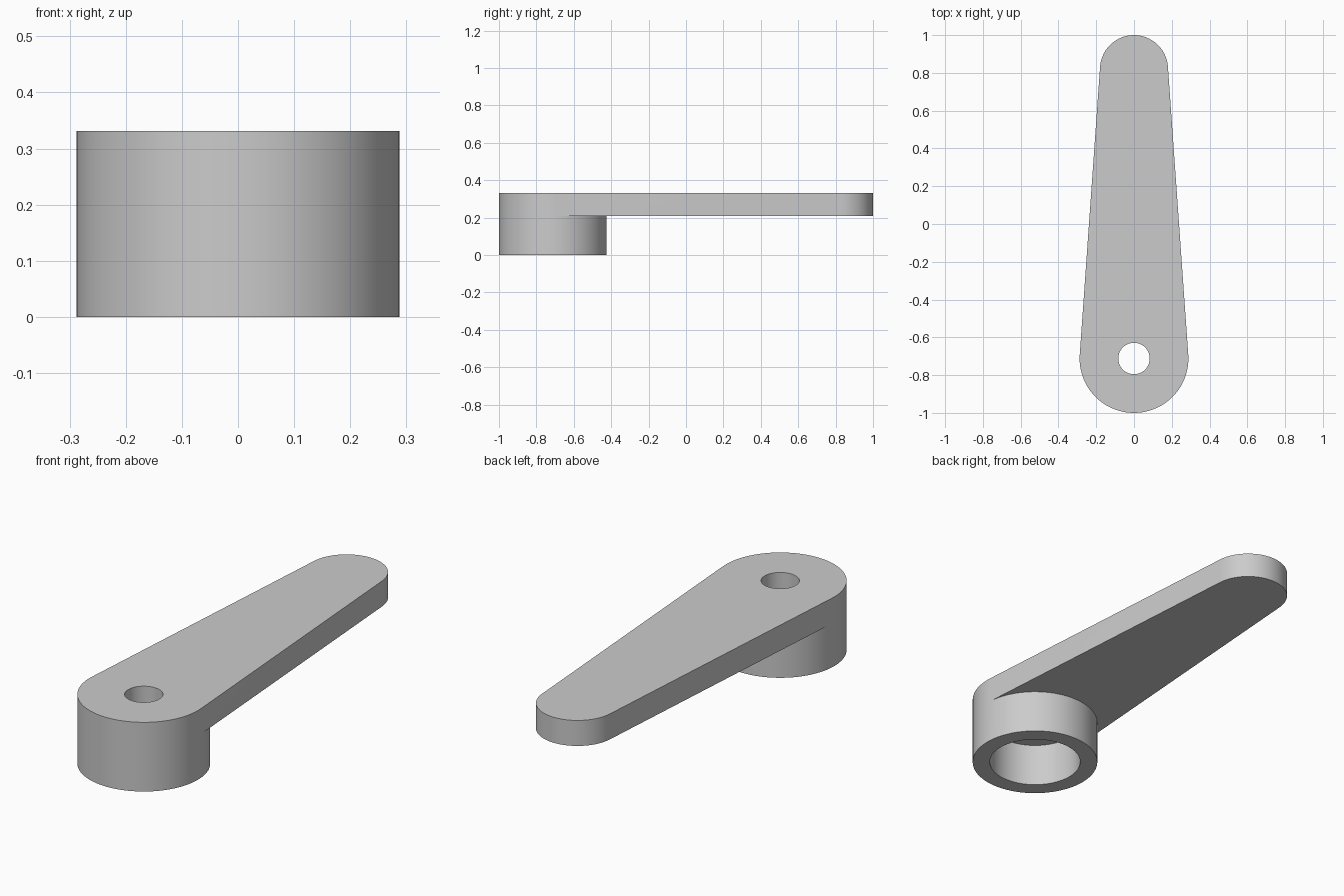
import bpy, bmesh
from math import asin, pi, cos, sin

if "Cube" in bpy.data.objects:
    bpy.data.objects.remove(bpy.data.objects["Cube"])

HUB_Y, HUB_R = -0.712, 0.288
TIP_Y, TIP_R = 0.82, 0.18
BORE_R, HOLE_R = 0.209, 0.083
TOP, UNDER = 0.331, 0.209
STEPS = 40
TANGENT = asin((HUB_R - TIP_R) / (TIP_Y - HUB_Y))


def arc(a, b, steps):
    return [a + (b - a) * i / steps for i in range(steps + 1)]


bm = bmesh.new()


def ring(angles, y, r, z):
    return [bm.verts.new((r * cos(a), y + r * sin(a), z)) for a in angles]


def wall(low, high, columns):
    n = len(low)
    for i in columns:
        j = (i + 1) % n
        bm.faces.new((low[i], low[j], high[j], high[i]))


# Hub: stepped profile swept round; first STEPS columns face the arm
inner = arc(TANGENT, pi - TANGENT, STEPS)
outer = arc(pi - TANGENT, 2 * pi + TANGENT, STEPS + 4)
angles = inner + outer[1:-1]
count = len(angles)
profile = [(HOLE_R, TOP), (HUB_R, TOP), (HUB_R, UNDER), (HUB_R, 0),
           (BORE_R, 0), (BORE_R, UNDER), (HOLE_R, UNDER)]
rings = [ring(angles, HUB_Y, r, z) for r, z in profile]
for k in range(len(rings)):
    # the upper outer wall is left open where the arm joins
    columns = range(STEPS, count) if k == 1 else range(count)
    wall(rings[k], rings[(k + 1) % len(rings)], columns)

# Arm: tapered plate tangent to the hub and the rounded tip
tip_top = ring(inner, TIP_Y, TIP_R, TOP)
tip_low = ring(inner, TIP_Y, TIP_R, UNDER)
hub_top, hub_low = rings[1][:STEPS + 1], rings[2][:STEPS + 1]
outline_top = [hub_top[0]] + tip_top + [hub_top[-1]]
outline_low = [hub_low[0]] + tip_low + [hub_low[-1]]
wall(outline_low, outline_top, range(len(outline_low) - 1))
bm.faces.new(tip_top + hub_top[::-1])
bm.faces.new(tip_low + hub_low[::-1])

bmesh.ops.recalc_face_normals(bm, faces=bm.faces)
mesh = bpy.data.meshes.new("lever_arm")
bm.to_mesh(mesh)
bm.free()
lever = bpy.data.objects.new("lever_arm", mesh)
bpy.context.collection.objects.link(lever)

# Smooth curved walls, crisp rims
bpy.context.view_layer.objects.active = lever
lever.select_set(True)
bpy.ops.object.shade_smooth_by_angle(angle=pi / 6)
